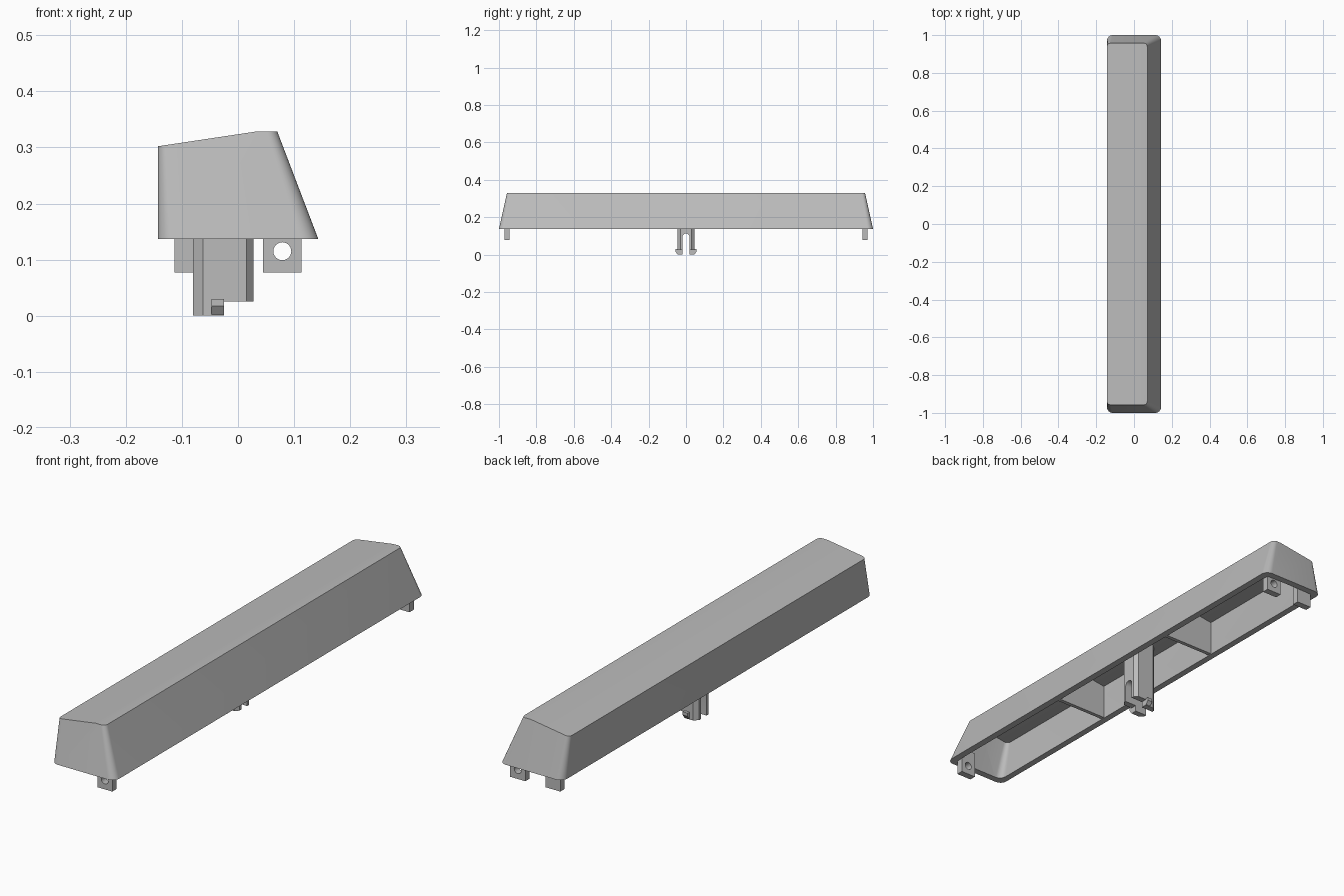
import bpy, bmesh
from math import sin, cos, pi, radians

cube = bpy.data.objects.get("Cube")
if cube:
    bpy.data.objects.remove(cube, do_unlink=True)

GREY = (0.5, 0.5, 0.5, 1)
mat = bpy.data.materials.new("grey plastic")
mat.use_nodes = True
mat.diffuse_color = GREY
bsdf = next(n for n in mat.node_tree.nodes if n.type == 'BSDF_PRINCIPLED')
bsdf.inputs["Base Color"].default_value = GREY

RIM = 0.137          # height of the cap's open edge
PEAK = 0.328         # height of the flat ridge


def finish(name, bm):
    bmesh.ops.recalc_face_normals(bm, faces=bm.faces)
    mesh = bpy.data.meshes.new(name)
    bm.to_mesh(mesh)
    bm.free()
    mesh.materials.append(mat)
    ob = bpy.data.objects.new(name, mesh)
    bpy.context.collection.objects.link(ob)
    return ob


def loft(name, bottom, top):
    bm = bmesh.new()
    lo = [bm.verts.new(p) for p in bottom]
    hi = [bm.verts.new(p) for p in top]
    bm.faces.new(lo)
    bm.faces.new(hi)
    n = len(lo)
    for i in range(n):
        j = (i + 1) % n
        bm.faces.new((lo[i], lo[j], hi[j], hi[i]))
    return bm


def prism(name, pts, axis, a, b):
    """Extrude a 2D outline along an axis from a to b."""
    put = {'x': lambda u, v, w: (w, u, v),
           'y': lambda u, v, w: (u, w, v),
           'z': lambda u, v, w: (u, v, w)}[axis]
    return finish(name, loft(name, [put(u, v, a) for u, v in pts],
                             [put(u, v, b) for u, v in pts]))


def rect(x0, x1, y0, y1):
    return [(x0, y0), (x1, y0), (x1, y1), (x0, y1)]


def rounded(x0, x1, y, r, steps=8):
    pts = []
    corners = ((x1 - r, y - r), (x0 + r, y - r), (x0 + r, r - y), (x1 - r, r - y))
    for q, (cx, cy) in enumerate(corners):
        for i in range(steps + 1):
            t = (q + i / steps) * pi / 2
            pts.append((cx + r * cos(t), cy + r * sin(t)))
    return pts


def cut(ob, cutter):
    mod = ob.modifiers.new("cut", 'BOOLEAN')
    mod.operation = 'DIFFERENCE'
    mod.solver = 'EXACT'
    mod.object = cutter
    bpy.context.view_layer.objects.active = ob
    bpy.ops.object.modifier_apply(modifier=mod.name)
    bpy.data.objects.remove(cutter, do_unlink=True)


def cap_body(name, inset, base, drop):
    """Tapered bar with a tilted top and a flat ridge."""
    low = rounded(-0.143 + inset, 0.143 - inset, 1 - inset, 0.03)
    high = rounded(-0.143 + inset, 0.068 - inset, 0.957 - inset, 0.018)
    bm = loft(name, [(x, y, base) for x, y in low],
              [(x, y, 0.302 + 0.15 * (x + 0.143) - drop) for x, y in high])
    geom = bm.verts[:] + bm.edges[:] + bm.faces[:]
    res = bmesh.ops.bisect_plane(bm, geom=geom, plane_co=(0, 0, PEAK - drop),
                                 plane_no=(0, 0, 1), clear_outer=True)
    edges = [e for e in bm.edges if e.is_boundary]
    if edges:
        bmesh.ops.holes_fill(bm, edges=edges)
    return finish(name, bm)


# Hollow cap
shell = cap_body("cap_shell", 0, RIM, 0)
cut(shell, cap_body("cavity_cutter", 0.027, RIM - 0.004, 0.022))
parts = [shell]

# Cross ribs inside the cap
rib_outline = [(-0.125, RIM + 0.003), (0.125, RIM + 0.003), (0.06, 0.316), (-0.125, 0.29)]
for side, y in (("front", -0.335), ("back", 0.335)):
    parts.append(prism(side + "_rib", rib_outline, 'y', y - 0.008, y + 0.008))

# End tabs, the left ones drilled through
circle = [(0.079 + 0.016 * cos(i * pi / 12), 0.115 + 0.016 * sin(i * pi / 12))
          for i in range(24)]
tabs = (("front_left_tab", 0.045, -1), ("back_left_tab", 0.045, 1),
        ("back_right_tab", -0.113, 1))
for name, x, s in tabs:
    y0, y1 = sorted((0.943 * s, 0.971 * s))
    tab = prism(name, rect(x, x + 0.068, 0.077, 0.185), 'y', y0, y1)
    if x > 0:
        cut(tab, prism("hole_cutter", circle, 'y', y0 - 0.02, y1 + 0.02))
    parts.append(tab)

# Central stem: chamfered post, stepped foot and arched slot
half = [(0.028, 0.03), (0.015, 0.045), (-0.062, 0.045), (-0.08, 0.03)]
outline = half + [(x, -y) for x, y in reversed(half)]
stem = prism("stem", outline, 'z', 0, 0.308)
cut(stem, prism("step_cutter", rect(-0.025, 0.1, -0.1, 0.1), 'z', -0.1, 0.025))
arch = [(-0.019, -0.05), (0.019, -0.05)]
arch += [(0.019 * cos(i * pi / 12), 0.094 + 0.019 * sin(i * pi / 12)) for i in range(13)]
cut(stem, prism("slot_cutter", arch, 'x', -0.2, 0.2))
parts.append(stem)

# Snap hooks at the foot of each prong
hook = [(0.04, 0.002), (0.046, 0.002), (0.057, 0.017), (0.057, 0.03), (0.04, 0.03)]
for side, s in (("front", -1), ("back", 1)):
    parts.append(prism(side + "_hook", [(y * s, z) for y, z in hook],
                       'x', -0.047, -0.025))

# Smooth the rounded corners, keep the edges crisp
bpy.ops.object.select_all(action='DESELECT')
for ob in parts:
    ob.select_set(True)
bpy.context.view_layer.objects.active = shell
bpy.ops.object.shade_smooth_by_angle(angle=radians(25))
